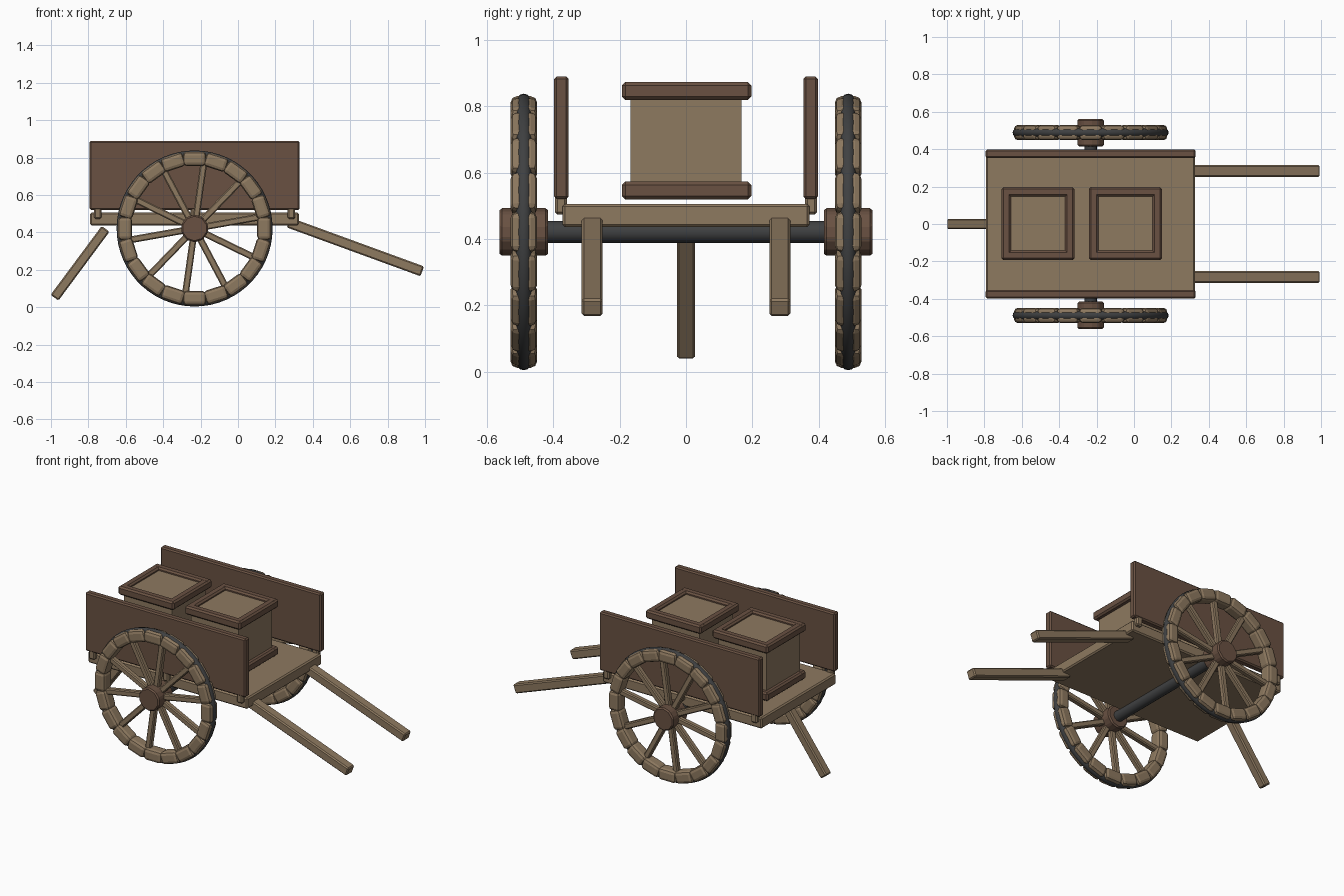
import bpy, bmesh, math
from mathutils import Matrix, Vector

cube = bpy.data.objects.get("Cube")
if cube:
    bpy.data.objects.remove(cube)


def material(name, rgb):
    m = bpy.data.materials.new(name)
    m.use_nodes = True
    m.diffuse_color = (*rgb, 1)
    m.node_tree.nodes["Principled BSDF"].inputs["Base Color"].default_value = (*rgb, 1)
    return m


LIGHT = material("light wood", (0.27, 0.192, 0.117))
DARK = material("dark wood", (0.142, 0.083, 0.055))
IRON = material("dark iron", (0.05, 0.052, 0.054))


def add_box(bm, center, size, bevel=0.008, turn=Matrix(), segments=1):
    """Bevelled box; turn is applied after placing it at center."""
    part = bmesh.new()
    bmesh.ops.create_cube(part, size=1, matrix=Matrix.Diagonal((*size, 1)))
    if bevel:
        bmesh.ops.bevel(part, geom=part.edges[:], offset=bevel, segments=segments,
                        profile=0.5, affect='EDGES')
    part.transform(turn @ Matrix.Translation(center))
    temp = bpy.data.meshes.new("temp")
    part.to_mesh(temp)
    part.free()
    bm.from_mesh(temp)
    bpy.data.meshes.remove(temp)


def finish(name, bm, mat, location=(0, 0, 0), smooth=False):
    mesh = bpy.data.meshes.new(name)
    bm.to_mesh(mesh)
    bm.free()
    mesh.materials.append(mat)
    ob = bpy.data.objects.new(name, mesh)
    ob.location = location
    bpy.context.collection.objects.link(ob)
    if smooth:
        bpy.ops.object.select_all(action='DESELECT')
        ob.select_set(True)
        bpy.context.view_layer.objects.active = ob
        bpy.ops.object.shade_smooth_by_angle(angle=math.radians(40))
    return ob


def box(name, lo, hi, mat, bevel=0.008):
    lo, hi = Vector(lo), Vector(hi)
    bm = bmesh.new()
    add_box(bm, (0, 0, 0), hi - lo, bevel)
    return finish(name, bm, mat, (lo + hi) / 2)


def beam(name, start, end, width, thick, mat):
    """Beam between two points lying in one xz plane."""
    a, b = Vector(start), Vector(end)
    d = b - a
    bm = bmesh.new()
    add_box(bm, (0, 0, 0), (d.length, width, thick), 0.007,
            Matrix.Rotation(-math.atan2(d.z, d.x), 4, 'Y'))
    return finish(name, bm, mat, (a + b) / 2)


def cylinder(name, radius, length, sides, mat, location, bevel=0, smooth=False):
    bm = bmesh.new()
    bmesh.ops.create_cone(bm, cap_ends=True, segments=sides, radius1=radius,
                          radius2=radius, depth=length,
                          matrix=Matrix.Rotation(math.pi / 2, 4, 'X'))
    if bevel:
        bmesh.ops.bevel(bm, geom=bm.edges[:], offset=bevel, segments=1,
                        profile=0.5, affect='EDGES')
    return finish(name, bm, mat, location, smooth)


def ring(name, major, minor, mat, location, around=60, sides=12):
    """Round hoop about the y axis."""
    bm = bmesh.new()
    loops = []
    for i in range(around):
        turn = Matrix.Rotation(2 * math.pi * i / around, 4, 'Y')
        loops.append([bm.verts.new(turn @ Vector((
            major + minor * math.cos(t), minor * math.sin(t), 0)))
            for t in (2 * math.pi * j / sides for j in range(sides))])
    for i in range(around):
        a, b = loops[i], loops[(i + 1) % around]
        for j in range(sides):
            k = (j + 1) % sides
            bm.faces.new((a[j], a[k], b[k], b[j]))
    bmesh.ops.recalc_face_normals(bm, faces=bm.faces[:])
    return finish(name, bm, mat, location, True)


def spin(angle):
    return Matrix.Rotation(-math.radians(angle), 4, 'Y')


# Bed, axle and rear prop
WX, WZ = -0.232, 0.421
box("bed", (-0.79, -0.373, 0.436), (0.325, 0.373, 0.506), LIGHT)
cylinder("axle", 0.033, 0.86, 16, IRON, (WX, 0, WZ), smooth=True)
beam("rear_prop", (-0.981, 0, 0.051), (-0.708, 0, 0.419), 0.055, 0.052, LIGHT)

for side, s in (("left", 1), ("right", -1)):
    # Side board on short stakes
    box(side + "_side_board", (-0.793, s * 0.376 - 0.022, 0.52),
        (0.33, s * 0.376 + 0.022, 0.89), DARK)
    for i, x in enumerate((-0.75, WX, 0.285)):
        box(f"{side}_stake_{i + 1}", (x - 0.021, s * 0.377 - 0.018, 0.473),
            (x + 0.021, s * 0.377 + 0.018, 0.6), LIGHT)

    # Pulling shaft
    beam(side + "_shaft", (0.27, s * 0.283, 0.453), (0.985, s * 0.283, 0.192),
         0.063, 0.056, LIGHT)

    # Wheel
    pos = (WX, s * 0.489, WZ)
    cylinder(side + "_hub", 0.074, 0.147, 10, DARK, pos, bevel=0.008)
    ring(side + "_tyre", 0.394, 0.023, IRON, pos)
    bm = bmesh.new()
    for i in range(20):
        add_box(bm, (0.372, 0, 0), (0.075, 0.08, 0.122), 0.019, spin(i * 18), 2)
    finish(side + "_rim_blocks", bm, LIGHT, pos)
    bm = bmesh.new()
    for i in range(10):
        add_box(bm, (0.2, 0, 0), (0.3, 0.036, 0.036), 0.006, spin(10 + i * 36))
    finish(side + "_spokes", bm, LIGHT, pos)

# Crates with framed top and bottom
R, W = 0.195, 0.05
for n, cx in enumerate((-0.513, -0.046)):
    box(f"crate_{n + 1}_body", (cx - 0.167, -0.167, 0.53), (cx + 0.167, 0.167, 0.855),
        LIGHT, 0)
    for level, z in (("bottom", 0.546), ("top", 0.846)):
        bm = bmesh.new()
        for s in (1, -1):
            add_box(bm, (0, s * (R - W / 2), 0), (2 * R, W, 0.054), 0.01)
            add_box(bm, (s * (R - W / 2), 0, 0), (W, 2 * R - 0.03, 0.053), 0.01)
        finish(f"crate_{n + 1}_{level}_frame", bm, DARK, (cx, 0.002, z))
